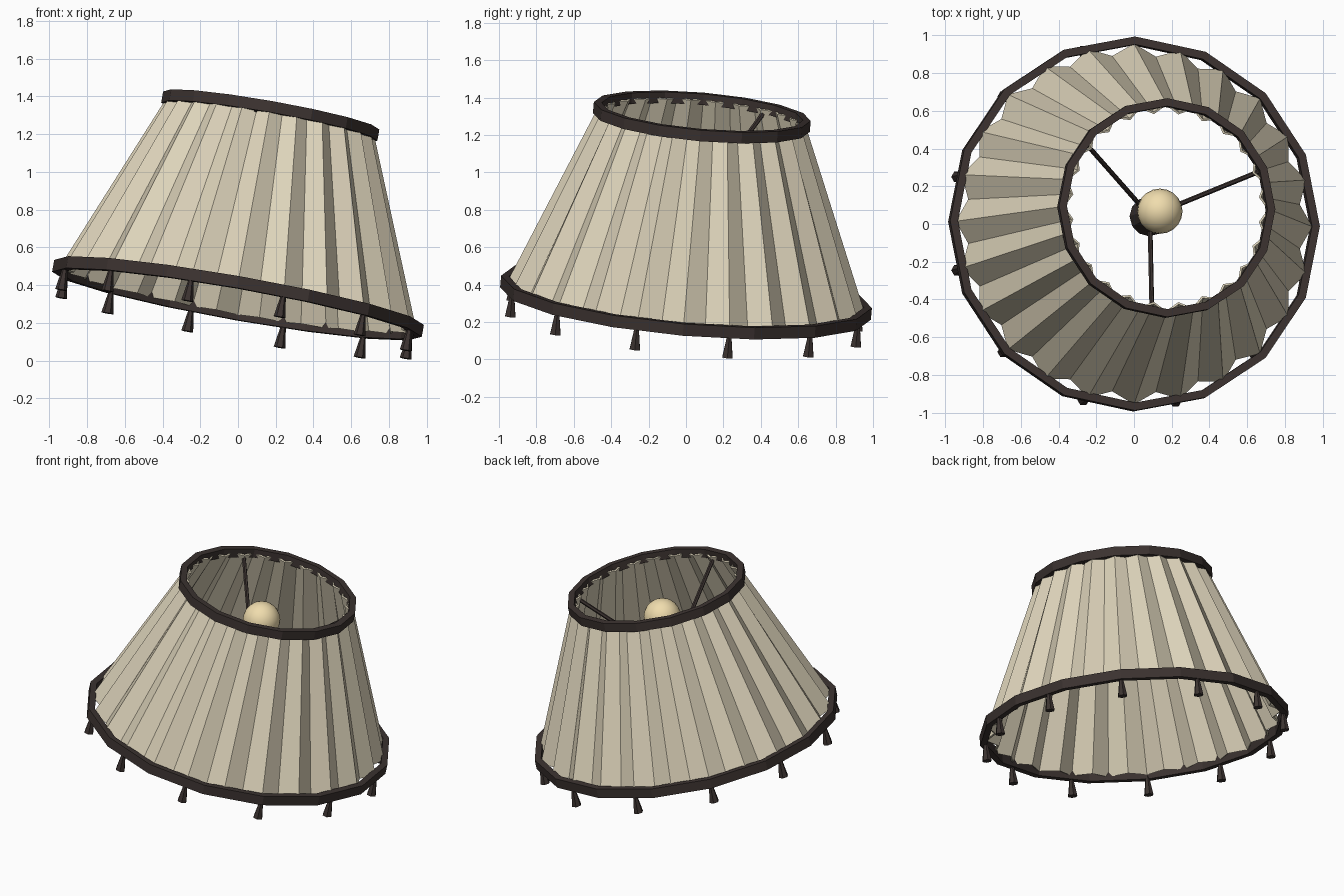
import bpy, math
from mathutils import Matrix, Vector

if "Cube" in bpy.data.objects:
    bpy.data.objects.remove(bpy.data.objects["Cube"])

# Whole lamp leans: everything is built upright, then tilted by this matrix
TILT = (Matrix.Translation((0, 0, 0.33))
        @ Matrix.Rotation(math.radians(-5), 4, 'X')
        @ Matrix.Rotation(math.radians(10), 4, 'Y'))
H = 0.985


def material(name, color):
    m = bpy.data.materials.new(name)
    m.diffuse_color = (*color, 1)
    m.use_nodes = True
    m.node_tree.nodes["Principled BSDF"].inputs["Base Color"].default_value = m.diffuse_color
    return m


CREAM = material("cream_fabric", (0.72, 0.65, 0.49))
DARK = material("dark_trim", (0.045, 0.033, 0.03))
GLOW = material("warm_glass", (0.87, 0.72, 0.42))


def add(name, verts, faces, mat, smooth=False):
    me = bpy.data.meshes.new(name)
    me.from_pydata([TILT @ Vector(v) for v in verts], [], faces)
    me.materials.append(mat)
    me.update()
    for p in me.polygons:
        p.use_smooth = smooth
    ob = bpy.data.objects.new(name, me)
    bpy.context.collection.objects.link(ob)
    return ob


def polar(r, a, z):
    return (r * math.cos(a), r * math.sin(a), z)


def ring(name, inner, outer, z0, z1, n=16):
    profile = [(inner, z0), (outer, z0), (outer, z1), (inner, z1)]
    verts = [polar(r, math.tau * i / n, z) for i in range(n) for r, z in profile]
    faces = [(i * 4 + j, (i + 1) % n * 4 + j, (i + 1) % n * 4 + (j + 1) % 4, i * 4 + (j + 1) % 4)
             for i in range(n) for j in range(4)]
    # profile order runs counter-clockwise, so flip to face outwards
    return add(name, verts, [f[::-1] for f in faces], DARK)


def tube(name, start, end, r0, r1, n, mat):
    a, b = Vector(start), Vector(end)
    q = (b - a).to_track_quat('Z', 'Y')
    verts = [p + q @ Vector(polar(r, math.tau * i / n, 0))
             for p, r in ((a, r0), (b, r1)) for i in range(n)]
    faces = [(i, (i + 1) % n, n + (i + 1) % n, n + i) for i in range(n)]
    faces += [tuple(range(n))[::-1], tuple(range(n, 2 * n))]
    return add(name, verts, faces, mat)


# Pleated fabric shade
N = 48
verts = []
for z, peak, valley in ((0, 0.96, 0.90), (H, 0.558, 0.515)):
    verts += [polar(valley if i % 2 else peak, math.tau * i / N, z) for i in range(N)]
shade = add("pleated_shade", verts,
            [(i, (i + 1) % N, N + (i + 1) % N, N + i) for i in range(N)], CREAM)
solid = shade.modifiers.new("thickness", 'SOLIDIFY')
solid.thickness = 0.012
solid.offset = -1

# Trim bands
ring("bottom_band", 0.953, 0.995, -0.032, 0.032)
ring("top_band", 0.54, 0.582, H - 0.03, H + 0.03)

# Hanging tassels
for k in range(12):
    a = math.radians(15 + 30 * k)
    tube(f"tassel_{k + 1}", polar(0.96, a, -0.14), polar(0.96, a, -0.01), 0.032, 0.011, 6, DARK)

# Socket and the three arms holding it
tube("socket", (0, 0, 0.46), (0, 0, 0.69), 0.105, 0.085, 12, DARK)
for k in range(3):
    a = math.radians(22 + 120 * k)
    tube(f"support_arm_{k + 1}", polar(0.04, a, 0.52), polar(0.545, a, H - 0.01), 0.013, 0.013, 6, DARK)

# Bulb
bpy.ops.mesh.primitive_uv_sphere_add(segments=20, ring_count=12, radius=0.12,
                                     location=TILT @ Vector((0, 0, 0.79)))
bulb = bpy.context.object
bulb.name = "bulb"
bulb.data.materials.append(GLOW)
bpy.ops.object.shade_smooth()
